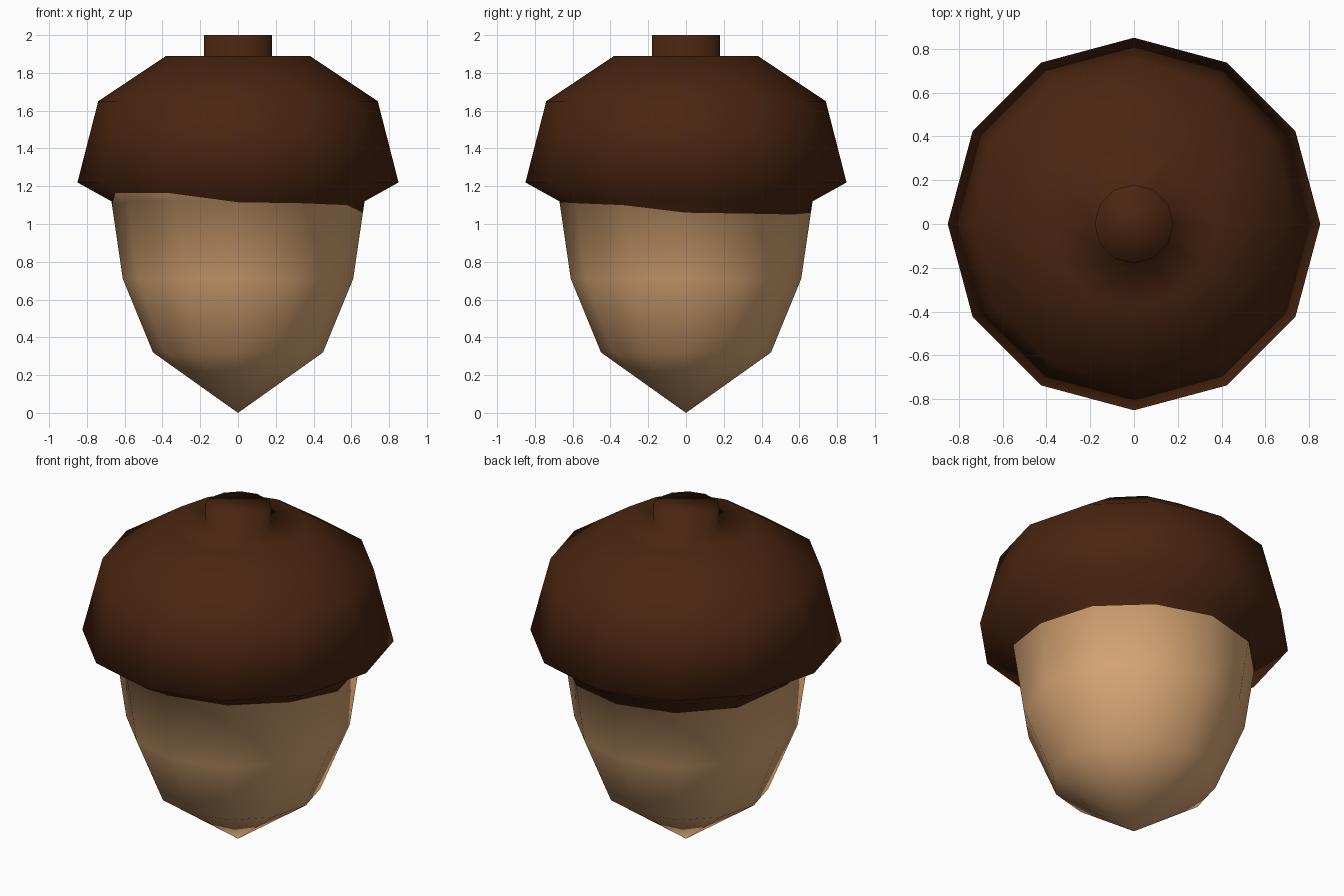
import bpy
import bmesh
from math import sin, cos, radians
from mathutils import Vector

if "Cube" in bpy.data.objects:
    bpy.data.objects.remove(bpy.data.objects["Cube"], do_unlink=True)

SIDES = 12

# Outline as (radius, height) from the tip to the top of the stem
TIP, LOWER, BELLY, NECK, RIM, SHOULDER, CROWN, STEM_BASE, STEM_TOP = range(9)
outline = [Vector(p) for p in (
    (0, 0), (0.45, 0.32), (0.61, 0.71), (0.67, 1.12), (0.85, 1.22),
    (0.74, 1.65), (0.38, 1.89), (0.18, 1.89), (0.18, 2.0))]

# Height of the uneven edge between nut and cap, around the circle from +x
edge_heights = [1.06, 1.055, 1.05, 1.06, 1.06, 1.065,
                1.10, 1.165, 1.165, 1.115, 1.11, 1.10]


def make_material(name, color):
    mat = bpy.data.materials.new(name)
    mat.use_nodes = True
    mat.diffuse_color = color
    bsdf = next(n for n in mat.node_tree.nodes if n.type == 'BSDF_PRINCIPLED')
    bsdf.inputs["Base Color"].default_value = color
    bsdf.inputs["Roughness"].default_value = 0.8
    return mat


def segment_normal(a, b):
    d = b - a
    return Vector((d.y, -d.x)).normalized()


# Rounded shading direction at each outline point
segments = [segment_normal(a, b) for a, b in zip(outline, outline[1:])]
segments.append(Vector((0, 1)))
normals = [Vector((0, -1))]
normals += [(a + b).normalized() for a, b in zip(segments, segments[1:])]


def ring(index):
    return [(outline[index], normals[index])] * SIDES


def ring_at(heights):
    """Ring that follows the outline near the neck at a height per side."""
    points = []
    for z in heights:
        i = BELLY if z < outline[NECK].y else NECK
        t = (z - outline[i].y) / (outline[i + 1].y - outline[i].y)
        points.append((outline[i].lerp(outline[i + 1], t),
                       normals[i].lerp(normals[i + 1], t).normalized()))
    return points


def lathe(name, rings, mat, close_top=False):
    bm = bmesh.new()
    known, vert_normals = {}, []

    def vert(point, normal, side):
        a = radians(360 * side / SIDES)
        co = Vector((point.x * cos(a), point.x * sin(a), point.y))
        key = tuple(round(c, 4) for c in co)
        if key not in known:
            known[key] = bm.verts.new(co)
            vert_normals.append((normal.x * cos(a), normal.x * sin(a), normal.y))
        return known[key]

    grid = [[vert(p, n, s) for s, (p, n) in enumerate(r)] for r in rings]
    for low, high in zip(grid, grid[1:]):
        for s in range(SIDES):
            e = (s + 1) % SIDES
            corners = list(dict.fromkeys((low[s], low[e], high[e], high[s])))
            if len(corners) > 2:
                bm.faces.new(corners)
    if close_top:
        bm.faces.new(grid[-1])
    for face in bm.faces:
        face.smooth = True
    mesh = bpy.data.meshes.new(name)
    bm.to_mesh(mesh)
    bm.free()
    mesh.materials.append(mat)
    mesh.normals_split_custom_set_from_vertices(vert_normals)
    obj = bpy.data.objects.new(name, mesh)
    bpy.context.scene.collection.objects.link(obj)
    return obj


tan = make_material("nut_tan", (0.70, 0.39, 0.18, 1))
brown = make_material("cap_brown", (0.067, 0.018, 0.005, 1))

neck_z = outline[NECK].y
edge = ring_at(edge_heights)
edge_below = ring_at([min(z, neck_z) for z in edge_heights])
edge_above = ring_at([max(z, neck_z) for z in edge_heights])

# Pointed nut
lathe("nut", [ring(TIP), ring(LOWER), ring(BELLY), edge_below, edge], tan)

# Overhanging cap
lathe("cap", [edge, edge_above, ring(RIM), ring(SHOULDER), ring(CROWN),
              ring(STEM_BASE)], brown)

# Short stem
lathe("stem", [ring(STEM_BASE), ring(STEM_TOP)], brown, close_top=True)
